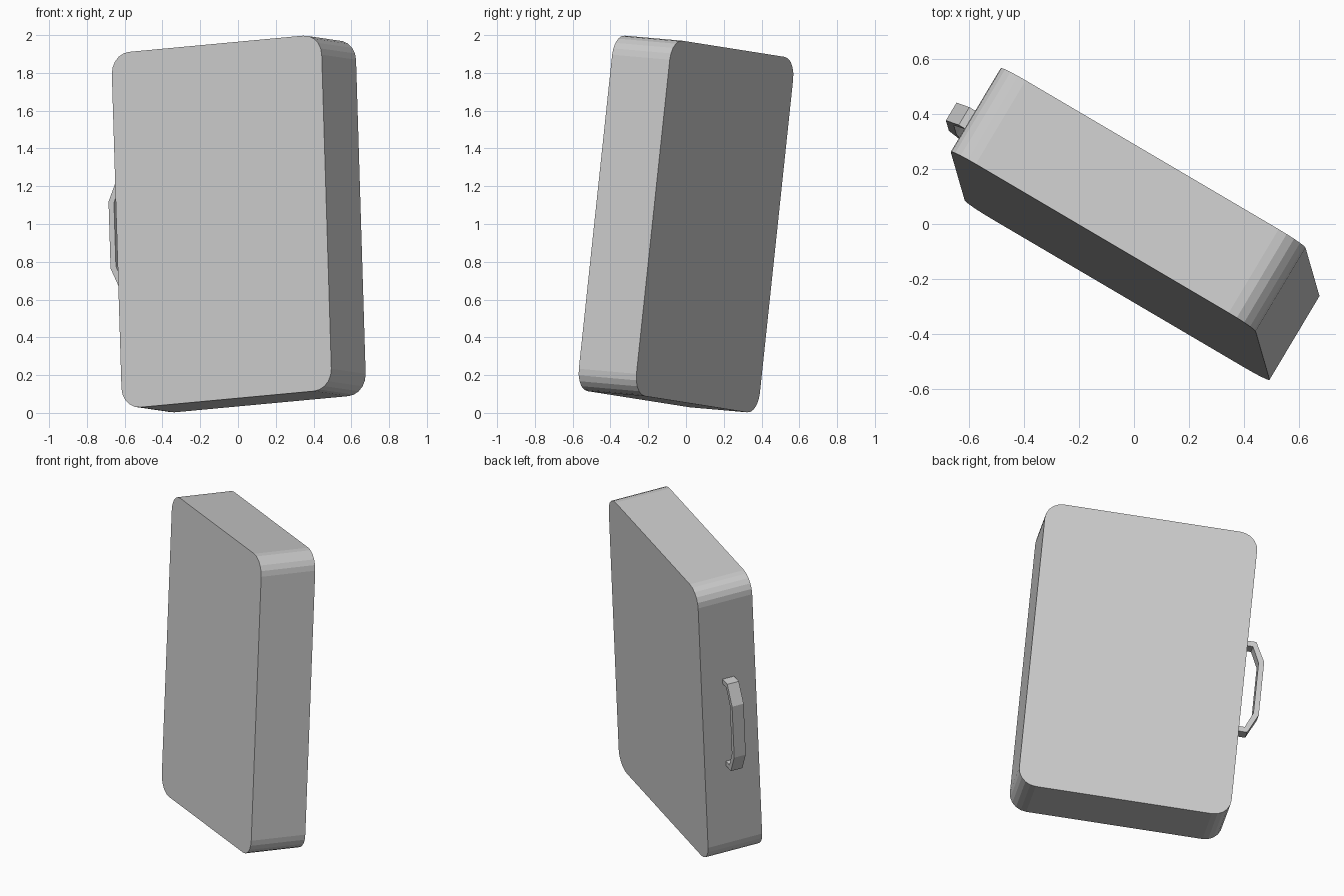
import bpy
import bmesh
from mathutils import Matrix, Vector

cube = bpy.data.objects.get("Cube")
if cube:
    bpy.data.objects.remove(cube, do_unlink=True)

WIDTH, DEPTH, HEIGHT = 1.293, 0.356, 1.893
CORNER = 0.11

# Tilted frame of the case: width axis, depth axis, height axis
up = Vector((-0.0304, 0.1054, 0.9939)).normalized()
side = Vector((0.859, -0.505, 0.0825))
side = (side - up * side.dot(up)).normalized()
back = up.cross(side)
pose = Matrix((side, back, up)).transposed().to_4x4()
pose.translation = (0.004, 0, 1)

grey = bpy.data.materials.new("light grey")
grey.use_nodes = True
grey.diffuse_color = (0.6, 0.6, 0.6, 1)
grey.node_tree.nodes["Principled BSDF"].inputs["Base Color"].default_value = grey.diffuse_color


def add_part(name, bm):
    bmesh.ops.recalc_face_normals(bm, faces=bm.faces)
    mesh = bpy.data.meshes.new(name)
    bm.to_mesh(mesh)
    bm.free()
    mesh.materials.append(grey)
    obj = bpy.data.objects.new(name, mesh)
    obj.matrix_world = pose
    bpy.context.collection.objects.link(obj)
    return obj


# Case body: a slab with its four depth-wise edges rounded
bm = bmesh.new()
bmesh.ops.create_cube(bm, size=1)
bmesh.ops.scale(bm, vec=(WIDTH, DEPTH, HEIGHT), verts=bm.verts)
depth_edges = [e for e in bm.edges
               if abs(e.verts[0].co.y - e.verts[1].co.y) > DEPTH / 2]
bmesh.ops.bevel(bm, geom=depth_edges, offset=CORNER, offset_type='OFFSET',
                segments=5, profile=0.5, affect='EDGES')
add_part("case_body", bm)

# Carry handle: an angular bracket, mirrored about its middle
outer = [(-0.01, 0.303), (0.068, 0.303), (0.127, 0.178)]
inner = [(-0.01, 0.27), (0.05, 0.27), (0.094, 0.168)]
mirror = lambda points: [(out, -z) for out, z in reversed(points)]
rail_out = outer + mirror(outer)
rail_in = inner + mirror(inner)

bm = bmesh.new()
rings = []
for a, b in zip(rail_out, rail_in):
    corners = [(a, -1), (a, 1), (b, 1), (b, -1)]
    rings.append([bm.verts.new((-WIDTH / 2 - p[0], s * 0.038, p[1]))
                  for p, s in corners])
for r0, r1 in zip(rings, rings[1:]):
    for i in range(4):
        j = (i + 1) % 4
        bm.faces.new((r0[i], r0[j], r1[j], r1[i]))
bm.faces.new(rings[0])
bm.faces.new(rings[-1])
add_part("carry_handle", bm)
